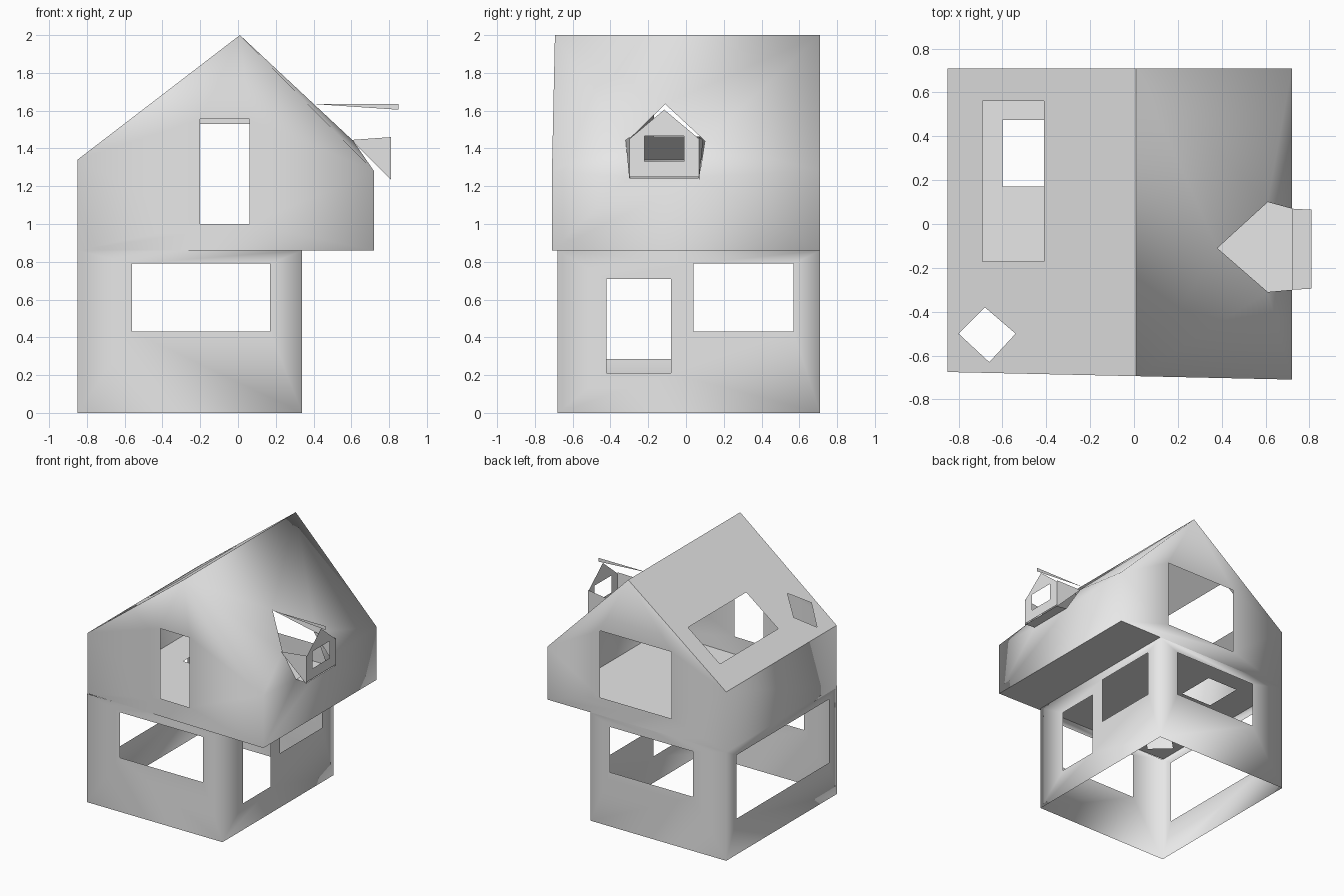
import bpy
import bmesh
from mathutils import Vector

cube = bpy.data.objects.get("Cube")
if cube:
    bpy.data.objects.remove(cube, do_unlink=True)

# One plain grey for the whole house
grey = bpy.data.materials.new("plain_grey")
grey.use_nodes = True
grey.diffuse_color = (0.8, 0.8, 0.8, 1)
grey.node_tree.nodes["Principled BSDF"].inputs["Base Color"].default_value = (0.8, 0.8, 0.8, 1)

# Main dimensions
LEFT, RIGHT, LOW_RIGHT = -0.85, 0.72, 0.34
FRONT, BACK = -0.68, 0.71
FLOOR, RIDGE_X, RIDGE_Z = 0.86, 0.01, 2.0
EAVE_L, EAVE_R = 1.34, 1.28
DORMER_X, DORMER_Y = 0.81, -0.115


def rect(a0, a1, b0, b1):
    return [(a0, b0), (a1, b0), (a1, b1), (a0, b1)]


def sheet(bm, normal, place, outline, *holes):
    """Fill a flat outline with openings; place maps 2D points to 3D."""
    normal = Vector(normal).normalized()
    edges = []
    for loop in (outline, *holes):
        verts = [bm.verts.new(place(*p)) for p in loop]
        edges += [bm.edges.new((v, verts[i - 1])) for i, v in enumerate(verts)]
    filled = bmesh.ops.triangle_fill(bm, edges=edges, use_beauty=True, normal=normal)
    for f in filled["geom"]:
        if isinstance(f, bmesh.types.BMFace):
            f.normal_update()
            if f.normal.dot(normal) < 0:
                f.normal_flip()


def build(name, sheets, smooth=False):
    bm = bmesh.new()
    for s in sheets:
        sheet(bm, *s)
    bmesh.ops.remove_doubles(bm, verts=bm.verts[:], dist=0.0005)
    for f in bm.faces:
        f.smooth = smooth
    mesh = bpy.data.meshes.new(name)
    bm.to_mesh(mesh)
    bm.free()
    mesh.materials.append(grey)
    obj = bpy.data.objects.new(name, mesh)
    bpy.context.collection.objects.link(obj)
    return obj


def at_x(x):
    return lambda y, z: (x, y, z)


def at_y(y):
    return lambda x, z: (x, y, z)


def front_y(x):
    # the upper front wall is slightly skewed
    return -0.675 - 0.022 * (x - LEFT)


def upper_front(x, z):
    return (x, front_y(x), z)


def left_roof(x, y):
    t = (x - LEFT) / (RIDGE_X - LEFT)
    return (x, y, EAVE_L + t * (RIDGE_Z - EAVE_L))


def exact(*p):
    return p


# Ground floor: four walls with openings, open underneath
wide_window = rect(-0.56, 0.17, 0.43, 0.79)
build("ground_floor_walls", [
    ((0, -1, 0), at_y(FRONT), rect(LEFT, LOW_RIGHT, 0, FLOOR), wide_window),
    ((0, 1, 0), at_y(BACK), rect(LEFT, LOW_RIGHT, 0, FLOOR), wide_window),
    ((-1, 0, 0), at_x(LEFT), rect(FRONT, BACK, 0, FLOOR), rect(-0.58, 0.58, 0.285, 0.79)),
    ((1, 0, 0), at_x(LOW_RIGHT), rect(FRONT, BACK, 0, FLOOR),
     rect(-0.42, -0.08, 0.21, 0.71), rect(0.04, 0.57, 0.43, 0.79)),
], smooth=True)

# Upper floor slab with stair opening and shaft opening
diamond = [(-0.80, -0.50), (-0.66, -0.63), (-0.54, -0.50), (-0.68, -0.38)]
build("upper_floor", [
    ((0, 0, 1), lambda x, y: (x, y, FLOOR),
     [(LEFT, front_y(LEFT)), (RIGHT, front_y(RIGHT)), (RIGHT, BACK), (LEFT, BACK)],
     rect(-0.60, -0.33, 0.17, 0.475), diamond),
])

# Upper storey: gables, side walls and the right roof slope with the dormer notch
gable = [(LEFT, FLOOR), (RIGHT, FLOOR), (RIGHT, EAVE_R), (RIDGE_X, RIDGE_Z), (LEFT, EAVE_L)]
y_l, y_r, y_top = front_y(LEFT), front_y(RIGHT), front_y(RIDGE_X)
notch_front, notch_back, notch_z = (RIGHT, -0.30), (RIGHT, 0.07), 1.25
build("upper_storey_shell", [
    ((0, -1, 0), upper_front, gable, rect(-0.20, 0.06, 1.0, 1.555)),
    ((0, 1, 0), at_y(BACK), gable, rect(-0.37, 0.26, 1.0, 1.53)),
    ((-1, 0, 0), at_x(LEFT), [(y_l, FLOOR), (BACK, FLOOR), (BACK, EAVE_L), (y_l, EAVE_L)]),
    ((1, 0, 0), at_x(RIGHT),
     [(y_r, FLOOR), (BACK, FLOOR), (BACK, EAVE_R), (notch_back[1], notch_z),
      (notch_front[1], notch_z), (y_r, EAVE_R)]),
    ((1, 0, 1), exact,
     [(RIDGE_X, y_top, RIDGE_Z), (RIGHT, y_r, EAVE_R), (*notch_front, notch_z),
      (0.61, -0.31, 1.44), (0.38, -0.11, 1.635), (0.61, 0.10, 1.44),
      (*notch_back, notch_z), (RIGHT, BACK, EAVE_R), (RIDGE_X, BACK, RIDGE_Z)]),
], smooth=True)

# Left roof slope with a skylight and a diamond opening
build("left_roof", [
    ((-0.66, 0, 0.86), left_roof,
     [(LEFT, y_l), (RIDGE_X, y_top), (RIDGE_X, BACK), (LEFT, BACK)],
     rect(-0.69, -0.41, -0.17, 0.56), diamond),
])

# Dormer: front with window, sill, two cheeks and a thin ridge fin
build("dormer_front", [
    ((1, 0, 0), at_x(DORMER_X),
     [(-0.30, 1.25), (0.07, 1.25), (0.07, 1.45), (DORMER_Y, 1.605), (-0.30, 1.45)],
     rect(-0.22, -0.01, 1.33, 1.465)),
])
build("dormer_sill", [
    ((0, 0, 1), exact,
     [(*notch_front, notch_z), (DORMER_X, -0.295, 1.24),
      (DORMER_X, 0.065, 1.24), (*notch_back, notch_z)]),
])
for name, side in (("dormer_cheek_front", -1), ("dormer_cheek_back", 1)):
    inner, outer = DORMER_Y + side * 0.185, DORMER_Y + side * 0.205
    build(name, [
        ((0, side, 0), exact,
         [(0.60, outer, 1.445), (DORMER_X, inner, 1.46), (DORMER_X, inner, 1.235)]),
    ])
build("dormer_ridge_fin", [
    ((0, -1, 0), at_y(DORMER_Y), [(0.40, 1.635), (0.85, 1.605), (0.85, 1.635)]),
])
